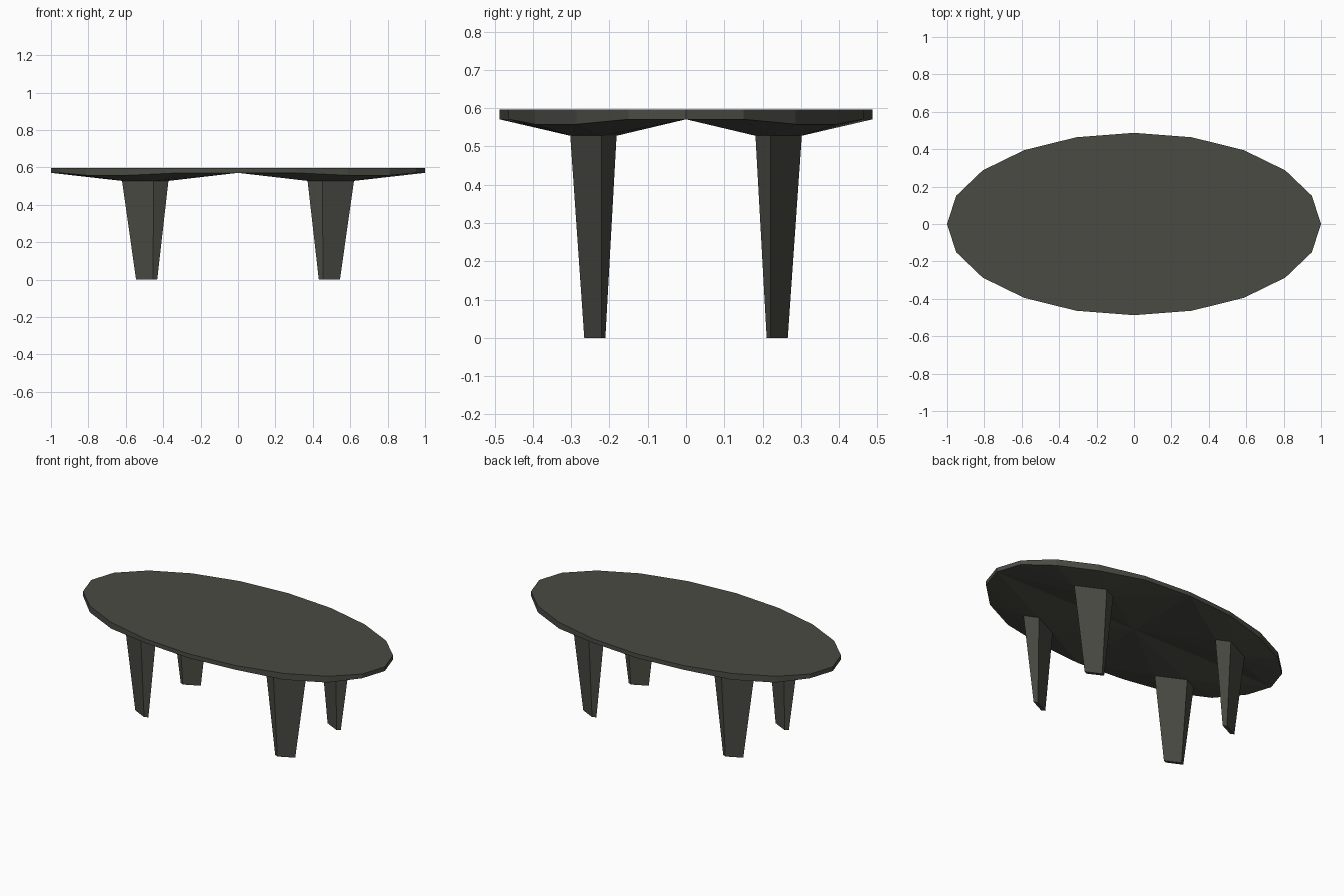
import bpy, bmesh, math

if "Cube" in bpy.data.objects:
    bpy.data.objects.remove(bpy.data.objects["Cube"])

SQUASH = 0.4875          # the round layout is flattened in y into an oval
TOP, RIM, DIP, LEG_TOP = 0.597, 0.571, 0.558, 0.528

mat = bpy.data.materials.new("dark grey")
mat.diffuse_color = (0.07, 0.07, 0.058, 1)
mat.use_nodes = True
mat.node_tree.nodes["Principled BSDF"].inputs["Base Color"].default_value = mat.diffuse_color


def spin(p, k):
    """Turn a point k quarter turns, then flatten it into the oval."""
    x, y, z = p
    for _ in range(k):
        x, y = -y, x
    return (x, y * SQUASH, z)


def finish(bm, name):
    bmesh.ops.remove_doubles(bm, verts=bm.verts, dist=1e-5)
    bmesh.ops.recalc_face_normals(bm, faces=bm.faces)
    me = bpy.data.meshes.new(name)
    bm.to_mesh(me)
    bm.free()
    me.materials.append(mat)
    bpy.context.collection.objects.link(bpy.data.objects.new(name, me))


def foot(far, near, w, z):
    """Leg section set diagonally: outer edge (0,1), inner edge (2,3)."""
    return [(far, w, z), (w, far, z), (near[0], near[1], z), (near[1], near[0], z)]


leg_upper = foot(0.62, (0.372, 0.54), 0.452, LEG_TOP)
leg_lower = foot(0.545, (0.432, 0.523), 0.454, 0)

# Tabletop: flat oval top, thin rim, faceted underside sloping to the legs
bm = bmesh.new()


def face(points, k):
    bm.faces.new([bm.verts.new(spin(p, k)) for p in points])


bm.faces.new([bm.verts.new((math.cos(i * math.pi / 10),
                            math.sin(i * math.pi / 10) * SQUASH, TOP)) for i in range(20)])
for k in range(4):
    a = [i * math.pi / 10 for i in range(6)]
    r = [(math.cos(t), math.sin(t), DIP if i in (2, 3) else RIM) for i, t in enumerate(a)]
    for i in range(5):
        face([r[i], r[i + 1], (*r[i + 1][:2], TOP), (*r[i][:2], TOP)], k)
    c = (0, 0, RIM)
    p1, p2, p3, p4 = leg_upper
    for pts in ([c, p4, r[0]], [p4, p1, r[1], r[0]], [p1, r[2], r[1]],
                [p1, p2, r[3], r[2]], [p2, r[4], r[3]], [p2, p3, r[5], r[4]],
                [p3, c, r[5]], [p3, p4, c]):
        face(pts, k)
finish(bm, "tabletop")

# Four tapered legs
for k, name in enumerate(("back_right_leg", "back_left_leg", "front_left_leg", "front_right_leg")):
    bm = bmesh.new()
    hi = [bm.verts.new(spin(p, k)) for p in leg_upper]
    lo = [bm.verts.new(spin(p, k)) for p in leg_lower]
    bm.faces.new(lo)
    for i in range(4):
        j = (i + 1) % 4
        bm.faces.new([lo[i], lo[j], hi[j], hi[i]])
    finish(bm, name)
